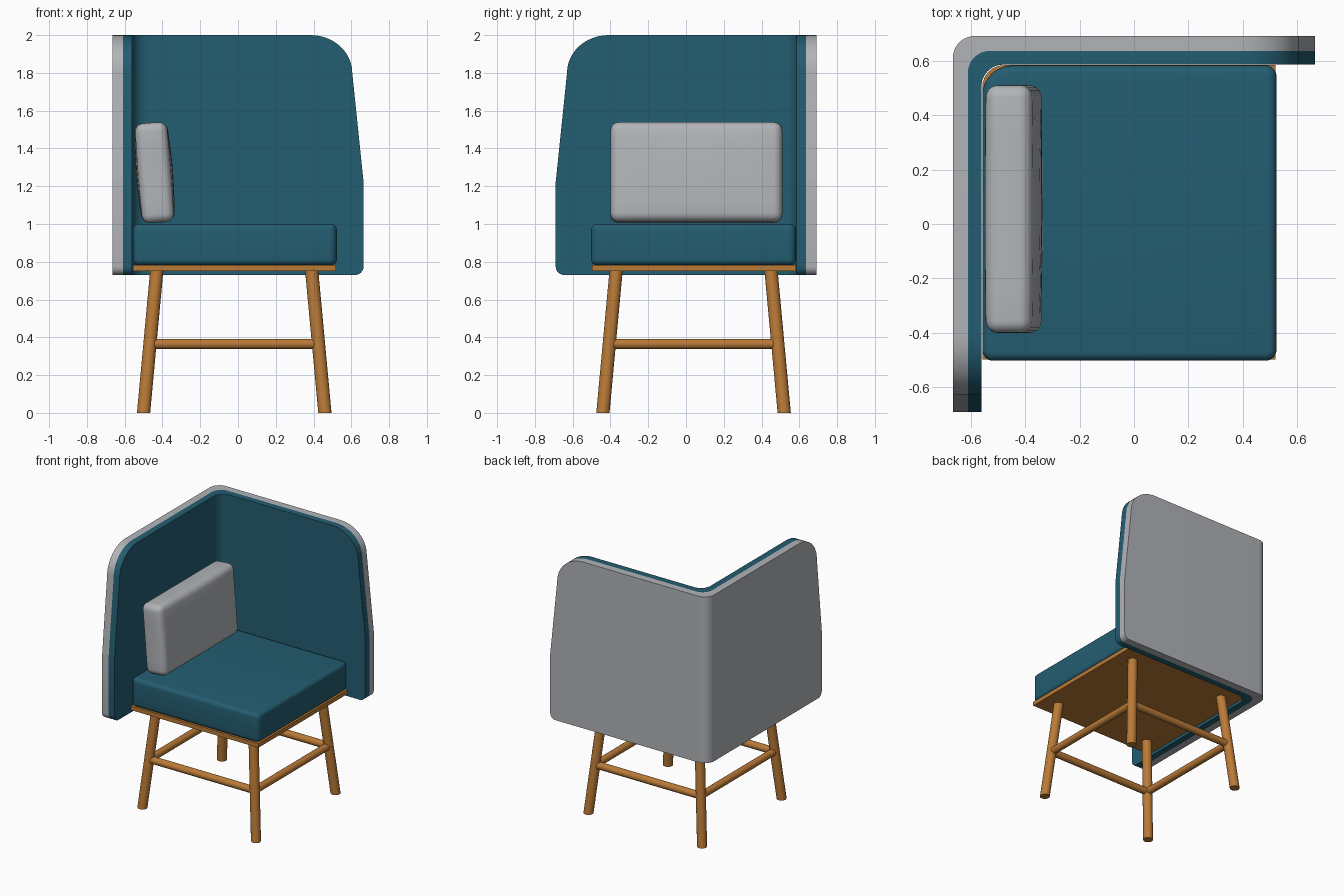
import bpy, bmesh, math
from mathutils import Vector, Matrix

if "Cube" in bpy.data.objects:
    bpy.data.objects.remove(bpy.data.objects["Cube"])


def mat(name, c):
    m = bpy.data.materials.new(name)
    m.diffuse_color = (*c, 1)
    m.use_nodes = True
    m.node_tree.nodes["Principled BSDF"].inputs["Base Color"].default_value = m.diffuse_color
    return m


TEAL = mat("teal fabric", (0.017, 0.110, 0.165))
GREY = mat("light grey fabric", (0.445, 0.456, 0.479))
WOOD = mat("oak wood", (0.490, 0.195, 0.038))


def finish(bm, name, material, angle=35):
    bmesh.ops.recalc_face_normals(bm, faces=bm.faces)
    me = bpy.data.meshes.new(name)
    bm.to_mesh(me)
    bm.free()
    me.materials.append(material)
    me.shade_smooth()
    me.set_sharp_from_angle(angle=math.radians(angle))
    ob = bpy.data.objects.new(name, me)
    bpy.context.collection.objects.link(ob)
    return ob


# Shell silhouette: (distance from free end, height)
TOP = [(0, 1.22), (0.06, 1.80)] + [
    (0.28 - 0.22 * math.cos(a), 1.8 + 0.2 * math.sin(a))
    for a in (math.pi / 2 * i / 12 for i in range(1, 13))] + [(9, 2.0)]
BOT = [(0.045 - 0.045 * math.cos(a), 0.775 - 0.045 * math.sin(a))
       for a in (math.pi / 2 * i / 6 for i in range(7))] + [(9, 0.73)]
DIST = sorted({round(p[0], 5) for p in TOP + BOT if p[0] < 1})


def interp(pts, d):
    for (a, za), (b, zb) in zip(pts, pts[1:]):
        if d <= b:
            return za + (zb - za) * max(0, d - a) / (b - a)
    return pts[-1][1]


def l_path(o, r):
    """Plan of the L shell, offset inwards by o, as (x, y, distance from end)."""
    x0, y1 = -0.665 + o, 0.69 - o
    pts = [(x0, -0.69 + d, d) for d in DIST]
    for i in range(13):
        a = math.pi - math.pi / 2 * i / 12
        pts.append((x0 + r + r * math.cos(a), y1 - r + r * math.sin(a), 1))
    return pts + [(0.665 - d, y1, d) for d in reversed(DIST)]


def shell(name, o0, r0, o1, r1, material):
    bm = bmesh.new()
    rings = []
    for (ax, ay, d), (bx, by, _) in zip(l_path(o0, r0), l_path(o1, r1)):
        lo, hi = interp(BOT, d), interp(TOP, d)
        rings.append([bm.verts.new(p) for p in
                      ((ax, ay, lo), (ax, ay, hi), (bx, by, hi), (bx, by, lo))])
    for p, q in zip(rings, rings[1:]):
        for i in range(4):
            j = (i + 1) % 4
            bm.faces.new((p[i], p[j], q[j], q[i]))
    bm.faces.new(rings[0])
    bm.faces.new(rings[-1])
    finish(bm, name, material)


shell("outer_shell", 0, 0.08, 0.055, 0.08, GREY)
shell("inner_shell", 0.055, 0.08, 0.105, 0.08, TEAL)


def slab(name, x0, x1, y0, y1, z0, z1, r, r_back, bevel, material):
    """Prism with rounded plan corners (r_back for the corner in the shell)."""
    bm = bmesh.new()
    corners = [(x1, y1, r, 0, -1, -1), (x0, y1, r_back, 90, 1, -1),
               (x0, y0, r, 180, 1, 1), (x1, y0, r, 270, -1, 1)]
    verts = []
    for x, y, rad, a0, sx, sy in corners:
        n = 8 if rad > 0 else 0
        for i in range(n + 1):
            a = math.radians(a0 + 90 * i / max(n, 1))
            verts.append(bm.verts.new((x + sx * rad + rad * math.cos(a),
                                       y + sy * rad + rad * math.sin(a), z0)))
    base = bm.faces.new(verts)
    top = bmesh.ops.extrude_face_region(bm, geom=[base], use_keep_orig=True)
    bmesh.ops.translate(bm, vec=(0, 0, z1 - z0),
                        verts=[v for v in top["geom"] if isinstance(v, bmesh.types.BMVert)])
    if bevel:
        rim = [e for e in bm.edges if abs(e.verts[0].co.z - e.verts[1].co.z) < 1e-5]
        bmesh.ops.bevel(bm, geom=rim, offset=bevel, segments=5, profile=0.5, affect='EDGES')
    finish(bm, name, material)


slab("seat_plate", -0.557, 0.52, -0.497, 0.583, 0.75, 0.782, 0, 0.08, 0, WOOD)
slab("seat_cushion", -0.557, 0.523, -0.502, 0.582, 0.782, 1.0, 0.04, 0.11, 0.03, TEAL)


# Splayed legs and stretchers
def rod(name, a, b, r):
    a, b = Vector(a), Vector(b)
    bm = bmesh.new()
    bmesh.ops.create_cone(bm, cap_ends=True, segments=24, radius1=r, radius2=r, depth=1)
    for v in bm.verts:  # sheared so the ends stay parallel to their planes
        axis = b - a
        if abs(axis.z) > 0.1:
            v.co = a + axis * (v.co.z + 0.5) + Vector((v.co.x, v.co.y, 0))
        else:
            rot = axis.to_track_quat('Z', 'Y')
            v.co = a + axis * (v.co.z + 0.5) + rot @ Vector((v.co.x, v.co.y, 0))
    finish(bm, name, WOOD)


CX, CY = -0.02, 0.04
SIGNS = [(-1, -1), (1, -1), (1, 1), (-1, 1)]
NAMES = ["front_left", "front_right", "back_right", "back_left"]
SIDES = ["front", "right", "back", "left"]
for i, (sx, sy) in enumerate(SIGNS):
    tx, ty = SIGNS[(i + 1) % 4]
    rod(NAMES[i] + "_leg", (CX + sx * 0.48, CY + sy * 0.48, 0),
        (CX + sx * 0.41, CY + sy * 0.41, 0.755), 0.035)
    rod(SIDES[i] + "_stretcher", (CX + sx * 0.445, CY + sy * 0.445, 0.365),
        (CX + tx * 0.445, CY + ty * 0.445, 0.365), 0.027)

# Back pillow: rounded box with softly domed faces, leaning on the shell
bm = bmesh.new()
bmesh.ops.create_cube(bm, size=1)
bmesh.ops.scale(bm, vec=(0.17, 0.91, 0.53), verts=bm.verts)
bmesh.ops.bevel(bm, geom=bm.edges[:], offset=0.045, segments=5, profile=0.5, affect='EDGES')
for axis, half in ((1, 0.455), (2, 0.265)):
    for k in (-0.6, -0.3, 0, 0.3, 0.6):
        no = Vector((0, 0, 0))
        no[axis] = 1
        bmesh.ops.bisect_plane(bm, geom=bm.verts[:] + bm.edges[:] + bm.faces[:],
                               plane_co=no * half * k, plane_no=no)
for v in bm.verts:
    dome = (1 - (v.co.y / 0.455) ** 2) * (1 - (v.co.z / 0.265) ** 2)
    v.co.x *= 1 + 0.15 * max(0, dome)
bmesh.ops.transform(bm, verts=bm.verts, matrix=Matrix.Translation((-0.442, 0.055, 1.272))
                    @ Matrix.Rotation(math.radians(-4.5), 4, 'Y'))
finish(bm, "back_pillow", GREY, 40)
